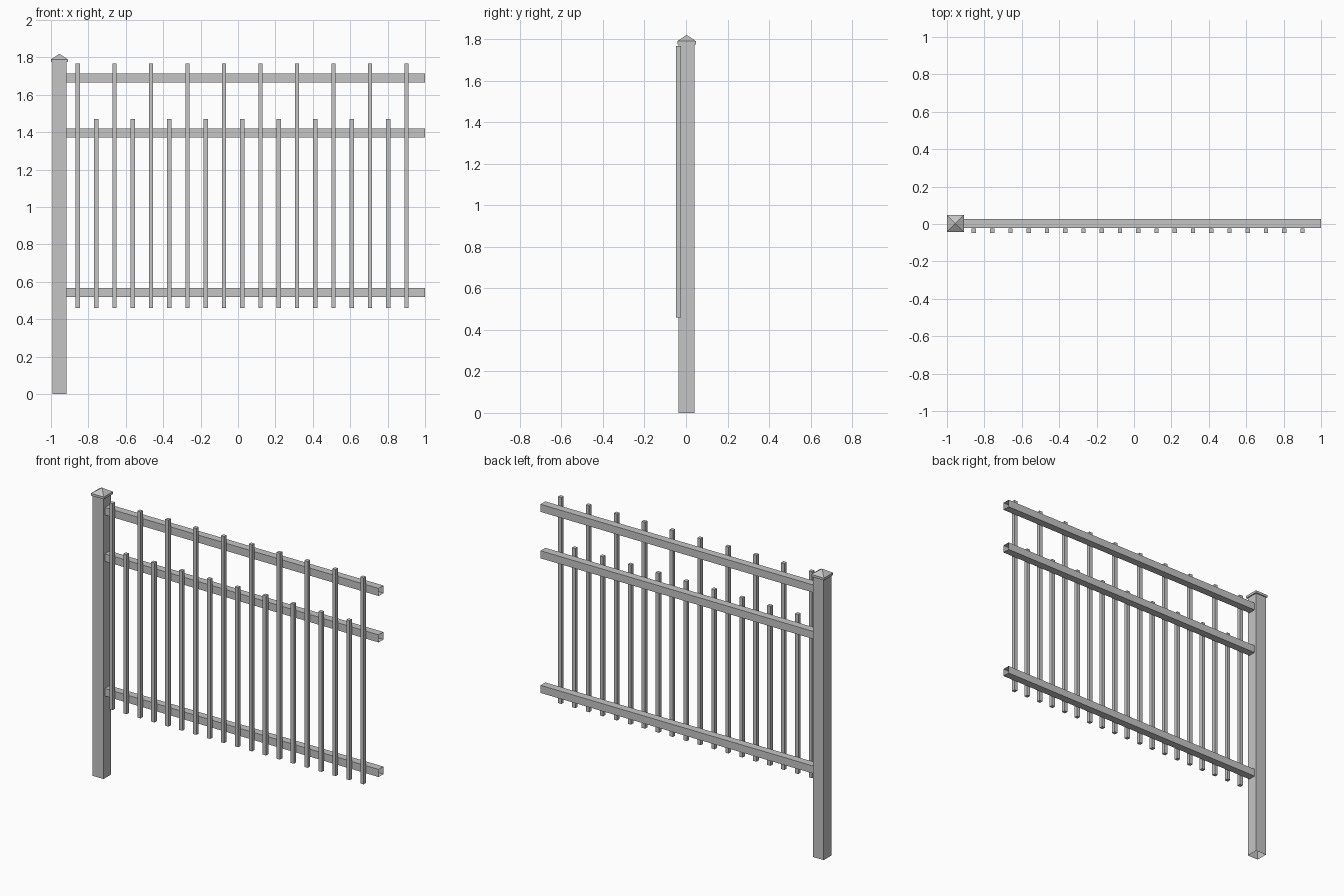
import bpy
import bmesh
from mathutils import Vector

cube = bpy.data.objects.get("Cube")
if cube:
    bpy.data.objects.remove(cube, do_unlink=True)

grey = bpy.data.materials.new("grey_metal")
grey.use_nodes = True
grey.diffuse_color = (0.56, 0.56, 0.56, 1)
grey.node_tree.nodes["Principled BSDF"].inputs["Base Color"].default_value = grey.diffuse_color


def add_object(name, bm):
    mesh = bpy.data.meshes.new(name)
    bm.to_mesh(mesh)
    bm.free()
    mesh.materials.append(grey)
    obj = bpy.data.objects.new(name, mesh)
    bpy.context.collection.objects.link(obj)
    return obj


def box(name, low, high, open_sides=()):
    """Box between two corners; faces pointing along open_sides are removed."""
    low, high = Vector(low), Vector(high)
    bm = bmesh.new()
    bmesh.ops.create_cube(bm, size=1)
    bmesh.ops.scale(bm, vec=high - low, verts=bm.verts)
    bmesh.ops.translate(bm, vec=(low + high) / 2, verts=bm.verts)
    bm.normal_update()
    holes = [f for f in bm.faces
             if any(f.normal.dot(Vector(d)) > 0.9 for d in open_sides)]
    bmesh.ops.delete(bm, geom=holes, context='FACES')
    return add_object(name, bm)


POST_X, POST_Y = -0.955, 0.003
POST_HALF, CAP_HALF = 0.038, 0.045
RAIL_HALF = 0.024

# Hollow post, open at the foot
box("post",
    (POST_X - POST_HALF, POST_Y - POST_HALF, 0),
    (POST_X + POST_HALF, POST_Y + POST_HALF, 1.778),
    open_sides=[(0, 0, -1)])

# Post cap: thin slab whose top is drawn up to a point
bm = bmesh.new()
bmesh.ops.create_cube(bm, size=1)
bmesh.ops.scale(bm, vec=(2 * CAP_HALF, 2 * CAP_HALF, 0.015), verts=bm.verts)
bmesh.ops.translate(bm, vec=(POST_X, POST_Y, 1.782), verts=bm.verts)
bm.normal_update()
top = [f for f in bm.faces if f.normal.z > 0.9]
peak = bmesh.ops.poke(bm, faces=top)["verts"]
for v in peak:
    v.co.z = 1.82
add_object("post_cap", bm)

# Three hollow rails, open at both ends
for name, z in (("top_rail", 1.69), ("middle_rail", 1.396), ("bottom_rail", 0.544)):
    box(name,
        (POST_X + POST_HALF, POST_Y - RAIL_HALF, z - RAIL_HALF),
        (1.0, POST_Y + RAIL_HALF, z + RAIL_HALF),
        open_sides=[(1, 0, 0), (-1, 0, 0)])

# Pickets on the front of the rails, alternating tall and short
for i in range(19):
    x = -0.856 + i * 0.0976
    kind, height = ("short", 1.47) if i % 2 else ("tall", 1.767)
    box(f"{kind}_picket_{i // 2 + 1}",
        (x - 0.0115, -0.047, 0.46), (x + 0.0115, -0.0235, height))
